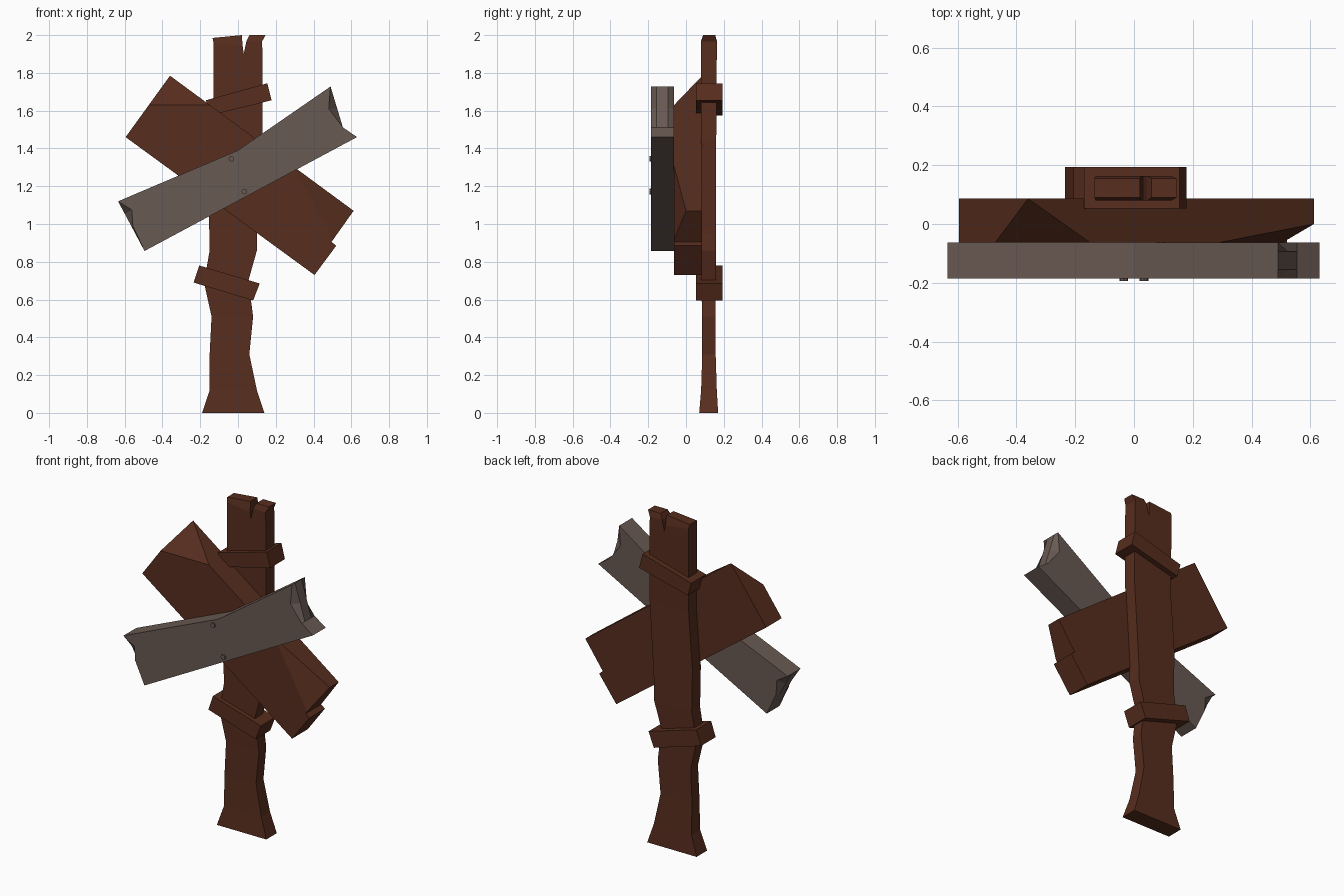
import bpy, bmesh, math
from mathutils import Vector

if "Cube" in bpy.data.objects:
    bpy.data.objects.remove(bpy.data.objects["Cube"])


def material(name, color):
    m = bpy.data.materials.new(name)
    m.diffuse_color = (*color, 1)
    m.use_nodes = True
    m.node_tree.nodes["Principled BSDF"].inputs["Base Color"].default_value = m.diffuse_color
    return m


WOOD = material("brown_wood", (0.095, 0.026, 0.013))
GREY = material("grey_wood", (0.14, 0.10, 0.085))


def loft(name, stacks, mat, cuts=()):
    """Skin each stack of equal-sized rings, cap the ends, then slice off corners."""
    bm = bmesh.new()
    for rings in stacks:
        vs = [[bm.verts.new(p) for p in ring] for ring in rings]
        n = len(vs[0])
        for a, b in zip(vs, vs[1:]):
            for i in range(n):
                j = (i + 1) % n
                bm.faces.new((a[i], a[j], b[j], b[i]))
        bm.faces.new(vs[0][::-1])
        bm.faces.new(vs[-1])
    for cut in cuts:
        a, b, c = map(Vector, cut)
        normal = (b - a).cross(c - a).normalized()
        mid = sum((v.co for v in bm.verts), Vector()) / len(bm.verts)
        if normal.dot(mid - a) > 0:
            normal = -normal
        bmesh.ops.bisect_plane(bm, geom=bm.verts[:] + bm.edges[:] + bm.faces[:],
                               plane_co=a, plane_no=normal, clear_outer=True)
        bmesh.ops.holes_fill(bm, edges=[e for e in bm.edges if e.is_boundary], sides=0)
    bmesh.ops.recalc_face_normals(bm, faces=bm.faces[:])
    me = bpy.data.meshes.new(name)
    bm.to_mesh(me)
    bm.free()
    me.materials.append(mat)
    ob = bpy.data.objects.new(name, me)
    bpy.context.collection.objects.link(ob)
    return ob


def flat(outline, y):
    return [(x, y, z) for x, z in outline]


def section(xl, xr, zl, zr, y0, y1):
    return [(xl, y0, zl), (xr, y0, zr), (xr, y1, zr), (xl, y1, zl)]


# crooked post with a split, splintered top
shaft = [section(*s) for s in (
    (-0.19, 0.14, 0, 0, 0.07, 0.17),
    (-0.15, 0.10, 0.12, 0.12, 0.08, 0.163),
    (-0.15, 0.06, 0.31, 0.31, 0.086, 0.157),
    (-0.14, 0.08, 0.51, 0.51, 0.086, 0.155),
    (-0.18, 0.055, 0.69, 0.70, 0.08, 0.155),
    (-0.15, 0.10, 0.86, 0.86, 0.08, 0.16),
    (-0.155, 0.10, 1.11, 0.95, 0.08, 0.16),
    (-0.13, 0.13, 1.45, 1.45, 0.08, 0.16),
    (-0.13, 0.13, 1.90, 1.90, 0.08, 0.163))]
left_prong = [section(-0.13, 0.03, 1.90, 1.90, 0.08, 0.163),
              section(-0.13, 0.025, 1.96, 1.94, 0.08, 0.163),
              section(-0.135, 0.02, 1.985, 2.0, 0.09, 0.155)]
right_prong = [section(0.03, 0.13, 1.90, 1.90, 0.08, 0.163),
               section(0.045, 0.127, 1.97, 1.965, 0.08, 0.163),
               section(0.06, 0.145, 2.0, 2.0, 0.09, 0.155)]
loft("post", [shaft, left_prong, right_prong], WOOD)

# tilted bands around the post
bands = {"lower_band": [(-0.205, 0.78), (0.115, 0.685), (0.08, 0.595), (-0.235, 0.69)],
         "upper_band": [(-0.17, 1.655), (0.155, 1.745), (0.178, 1.655), (-0.148, 1.575)]}
for name, outline in bands.items():
    loft(name, [[flat(outline, 0.053), flat(outline, 0.193)]], WOOD)

# thick brown board with a notched end and two sliced corners
board = [(-0.36, 1.785), (-0.595, 1.46), (0.405, 0.73), (0.52, 0.885),
         (0.495, 0.905), (0.612, 1.07)]
loft("brown_board", [[flat(board, -0.063), flat(board, 0.086)]], WOOD,
     cuts=[((-0.47, -0.063, 1.63), (-0.14, -0.063, 1.63), (-0.36, 0.086, 1.785)),
           ((0.612, 0.0, 1.07), (0.29, -0.063, 1.307), (0.505, -0.063, 0.919))])

# bent grey board, ends chipped on the front and back edges
chipped = [(-0.635, 1.12), (-0.562, 1.075), (-0.557, 0.99), (-0.495, 0.857),
           (0.63, 1.46), (0.555, 1.512), (0.48, 1.61), (0.49, 1.728), (0, 1.39)]
core = list(chipped)
core[1], core[2], core[6] = (-0.60, 1.055), (-0.56, 0.98), (0.524, 1.615)
loft("grey_board", [[flat(chipped, -0.185), flat(core, -0.155),
                     flat(core, -0.094), flat(chipped, -0.063)]], GREY)

# nail heads
for i, (x, z) in enumerate([(-0.035, 1.345), (0.034, 1.172)]):
    ring = [(x + 0.015 * math.cos(k * math.pi / 4), z + 0.015 * math.sin(k * math.pi / 4))
            for k in range(8)]
    loft(f"nail_{i + 1}", [[flat(ring, -0.193), flat(ring, -0.17)]], GREY)
